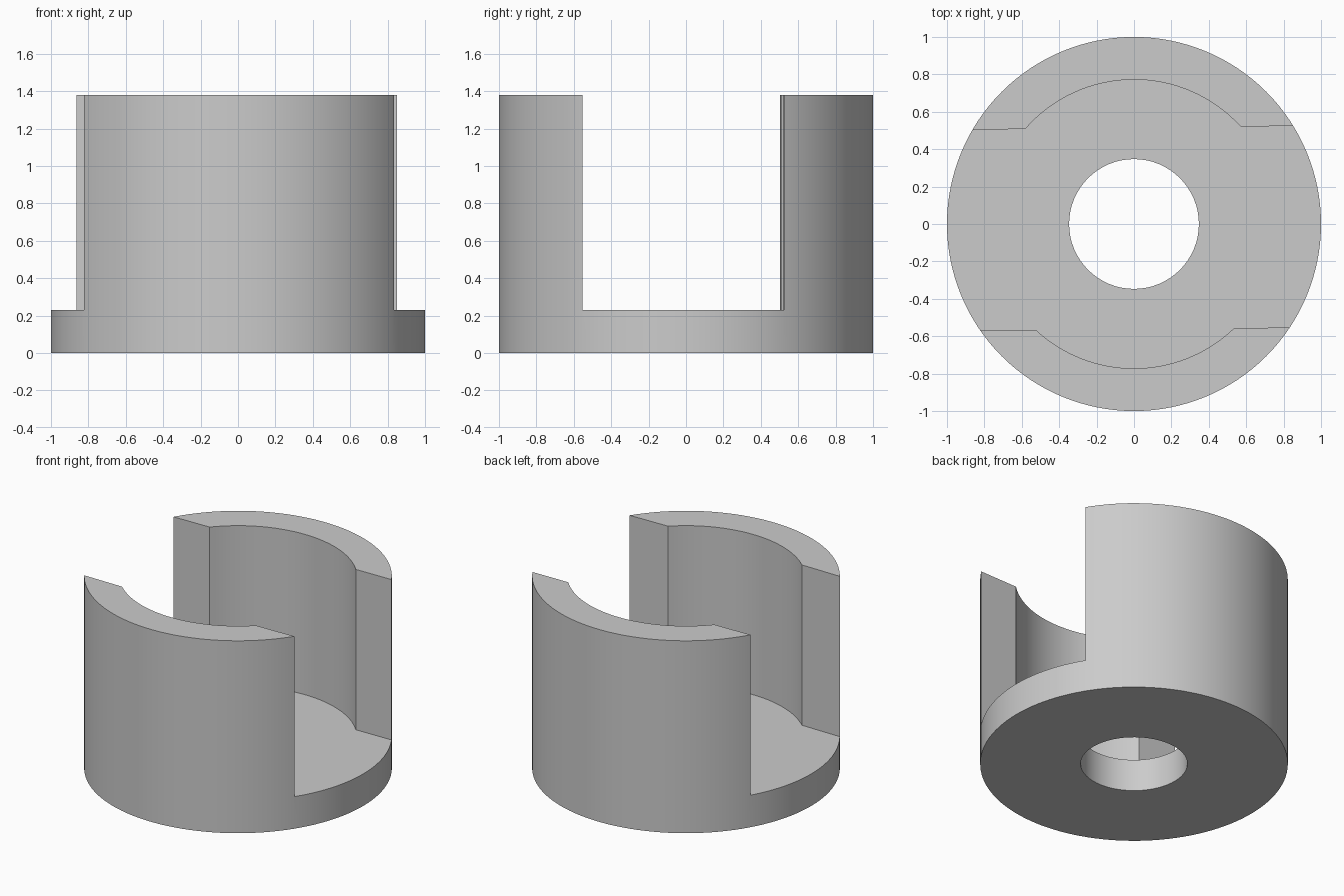
import bpy
import bmesh
import math
from mathutils import Vector

cube = bpy.data.objects.get("Cube")
if cube:
    bpy.data.objects.remove(cube, do_unlink=True)

HEIGHT = 1.38
FLOOR = 0.23
OUTER_R = 1.0
POCKET_R = 0.772
BORE_R = 0.347

grey = bpy.data.materials.new("light grey")
grey.use_nodes = True
colour = (0.6, 0.6, 0.6, 1)
grey.diffuse_color = colour
grey.node_tree.nodes["Principled BSDF"].inputs["Base Color"].default_value = colour


def prism(name, outline, z0, z1):
    """Extrude a plan outline from z0 to z1."""
    bm = bmesh.new()
    base = bm.faces.new([bm.verts.new((x, y, z0)) for x, y in outline])
    top = bmesh.ops.extrude_face_region(bm, geom=[base])["geom"]
    verts = [v for v in top if isinstance(v, bmesh.types.BMVert)]
    bmesh.ops.translate(bm, verts=verts, vec=(0, 0, z1 - z0))
    bmesh.ops.recalc_face_normals(bm, faces=bm.faces)
    mesh = bpy.data.meshes.new(name)
    bm.to_mesh(mesh)
    bm.free()
    mesh.materials.append(grey)
    obj = bpy.data.objects.new(name, mesh)
    bpy.context.collection.objects.link(obj)
    return obj


def arc(radius, start, end, steps):
    angles = [start + (end - start) * i / steps for i in range(steps + 1)]
    return [(radius * math.cos(a), radius * math.sin(a)) for a in angles]


def pocket_side(first, second):
    """Arc between two corner points, each given as (x, y)."""
    a, b = (math.atan2(p[1], p[0]) for p in (first, second))
    return arc(POCKET_R, a, b, 32)


# Round body
body = prism("cup_body", arc(OUTER_R, 0, math.tau, 128)[:-1], 0, HEIGHT)

# Central bore
bore = prism("bore_cutter", arc(BORE_R, 0, math.tau, 64)[:-1], -0.5, 2)

# Open slot with a round pocket, slightly askew flanks
back = pocket_side((0.57, 0.52), (-0.58, 0.508))
front = pocket_side((-0.52, -0.568), (0.53, -0.556))
outline = ([(1.2, 0.53)] + back + [(-1.2, 0.495), (-1.2, -0.564)]
           + front + [(1.2, -0.544)])
slot = prism("slot_cutter", outline, FLOOR, 2)

for cutter in (bore, slot):
    cutter.hide_render = True
    cut = body.modifiers.new(cutter.name, "BOOLEAN")
    cut.operation = "DIFFERENCE"
    cut.solver = "EXACT"
    cut.object = cutter

# Apply the cuts and drop the cutters
bpy.ops.object.select_all(action="DESELECT")
body.select_set(True)
bpy.context.view_layer.objects.active = body
for name in [m.name for m in body.modifiers]:
    bpy.ops.object.modifier_apply(modifier=name)
for cutter in (bore, slot):
    bpy.data.objects.remove(cutter, do_unlink=True)
bpy.ops.object.shade_smooth_by_angle(angle=math.radians(25))
